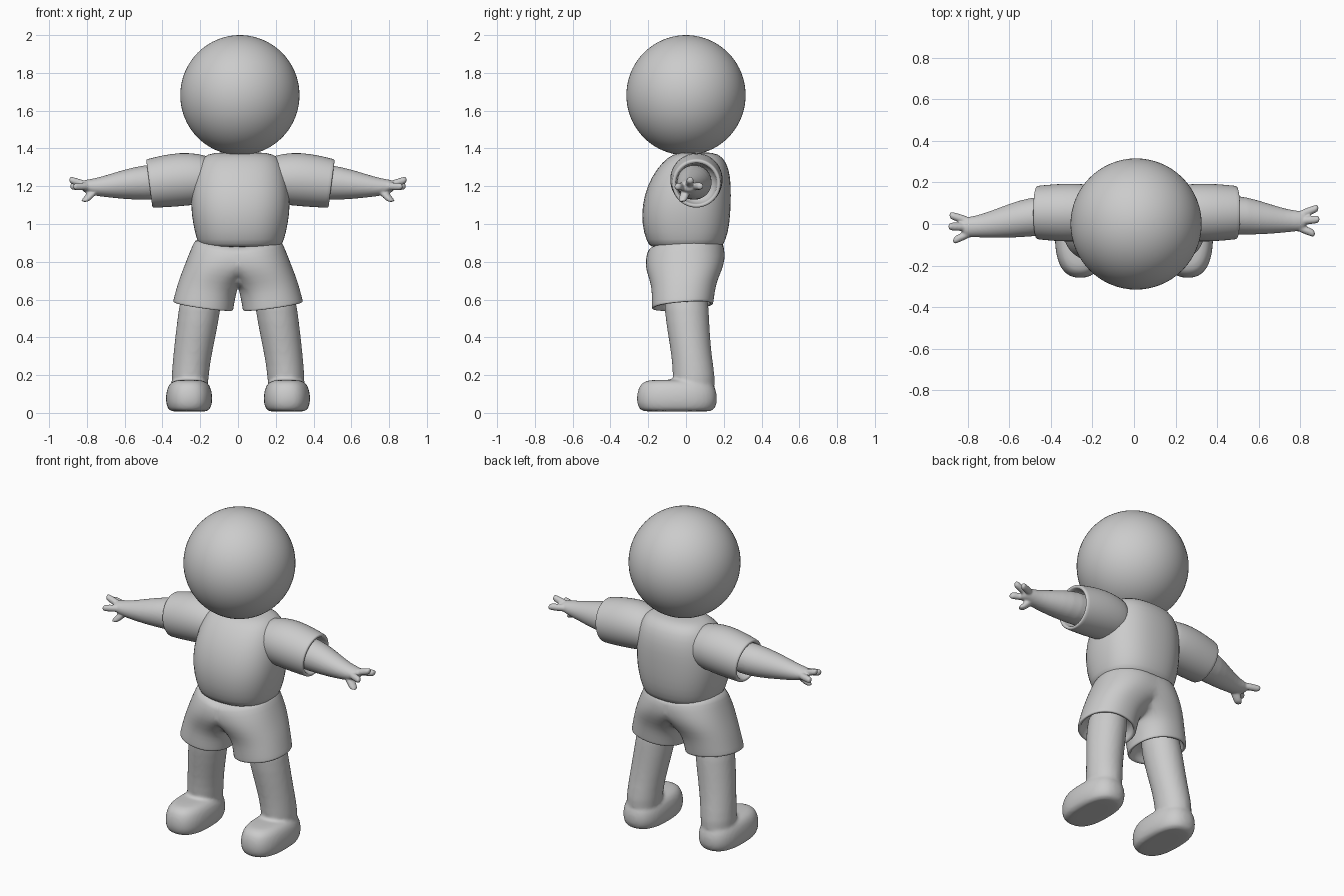
import bpy, bmesh, math
from mathutils import Vector

if "Cube" in bpy.data.objects:
    bpy.data.objects.remove(bpy.data.objects["Cube"], do_unlink=True)

grey = bpy.data.materials.new("plain_grey")
grey.use_nodes = True
colour = (0.6, 0.6, 0.6, 1)
grey.diffuse_color = colour
grey.node_tree.nodes["Principled BSDF"].inputs["Base Color"].default_value = colour


def loft(bm, rings, axis="z", power=2.0, tilt=(0, 0), seg=24):
    """Closed tube through rings of (centre, radius a, radius b) across an axis."""
    i = "xyz".index(axis)
    ia, ib = [k for k in range(3) if k != i]
    loops = []
    for centre, a, b in rings:
        loop = []
        for n in range(seg):
            t = math.tau * n / seg
            c, s = math.cos(t), math.sin(t)
            da = a * math.copysign(abs(c) ** (2 / power), c)
            db = b * math.copysign(abs(s) ** (2 / power), s)
            p = Vector(centre)
            p[ia] += da
            p[ib] += db
            p[i] += tilt[0] * da + tilt[1] * db
            loop.append(bm.verts.new(p))
        loops.append(loop)
    for lo, hi in zip(loops, loops[1:]):
        for n in range(seg):
            m = (n + 1) % seg
            bm.faces.new((lo[n], lo[m], hi[m], hi[n]))
    bm.faces.new(loops[0])
    bm.faces.new(loops[-1])


def finish(bm, name, voxel=0, mirror=False):
    """Turn the mesh into a smooth object, blending overlaps if voxel is set."""
    bmesh.ops.recalc_face_normals(bm, faces=bm.faces)
    for f in bm.faces:
        f.smooth = True
    mesh = bpy.data.meshes.new(name)
    bm.to_mesh(mesh)
    bm.free()
    mesh.materials.append(grey)
    ob = bpy.data.objects.new(name, mesh)
    bpy.context.collection.objects.link(ob)
    if mirror:
        m = ob.modifiers.new("mirror", "MIRROR")
        m.use_bisect_axis[0] = True
        m.use_clip = True
    ob.modifiers.new("round", "SUBSURF").levels = 1
    ob.modifiers["round"].render_levels = 1
    if voxel:
        r = ob.modifiers.new("blend", "REMESH")
        r.mode = "VOXEL"
        r.voxel_size = voxel
        r.use_smooth_shade = True
        s = ob.modifiers.new("soften", "SMOOTH")
        s.iterations = 5
    return ob


# Head
bm = bmesh.new()
bmesh.ops.create_uvsphere(bm, u_segments=32, v_segments=20, radius=0.319)
bmesh.ops.translate(bm, verts=bm.verts, vec=(0.01, 0, 1.682))
finish(bm, "head")

# Torso: height, half width, front, back
bm = bmesh.new()
profile = [(0.875, 0.2, -0.18, 0.18), (0.885, 0.222, -0.197, 0.197),
           (0.95, 0.242, -0.226, 0.225), (1.05, 0.262, -0.238, 0.237),
           (1.15, 0.264, -0.224, 0.24), (1.25, 0.25, -0.185, 0.238),
           (1.33, 0.222, -0.125, 0.215), (1.372, 0.18, -0.07, 0.175),
           (1.38, 0.1, 0.0, 0.11)]
loft(bm, [((0.013, (f + b) / 2, z), w, (b - f) / 2) for z, w, f, b in profile], power=2.4)
finish(bm, "torso")

# Shorts: height, centre x, centre y, half width, half depth; hems fold inward
bm = bmesh.new()
profile = [(0.9, 0.0, 0.0, 0.22, 0.192), (0.86, 0.02, -0.003, 0.22, 0.205),
           (0.8, 0.055, -0.005, 0.21, 0.213), (0.74, 0.115, -0.005, 0.175, 0.196),
           (0.68, 0.158, -0.01, 0.156, 0.172), (0.62, 0.174, -0.015, 0.157, 0.167),
           (0.57, 0.184, -0.018, 0.16, 0.163), (0.565, 0.184, -0.018, 0.159, 0.162),
           (0.565, 0.184, -0.018, 0.145, 0.148), (0.575, 0.184, -0.018, 0.14, 0.143),
           (0.64, 0.174, -0.012, 0.13, 0.13)]
loft(bm, [((x, y, z), w, d) for z, x, y, w, d in profile], power=2.2, tilt=(0.14, 0.08), seg=32)
finish(bm, "shorts", mirror=True)

for side, s in (("right", -1), ("left", 1)):
    # Sleeve with a folded rim
    bm = bmesh.new()
    profile = [(0.12, 1.24, 0.115), (0.21, 1.24, 0.134), (0.3, 1.238, 0.142),
               (0.4, 1.226, 0.138), (0.475, 1.215, 0.13), (0.482, 1.214, 0.129),
               (0.484, 1.214, 0.113), (0.475, 1.214, 0.108), (0.38, 1.22, 0.1)]
    loft(bm, [((0.013 + s * x, 0.055, z), r, r) for x, z, r in profile],
         axis="x", tilt=(0, s * 0.13))
    finish(bm, side + "_sleeve")

    # Arm with three fingers and a thumb; the left hand sits a little further back
    def at(x, y, z):
        return (s * x, y + (0.065 * (x - 0.35) if s > 0 else 0), z)

    bm = bmesh.new()
    profile = [(0.35, 0.045, 1.225, 0.095, 0.098), (0.5, 0.035, 1.22, 0.096, 0.094),
               (0.6, 0.015, 1.21, 0.083, 0.079), (0.7, -0.004, 1.2, 0.063, 0.058),
               (0.76, -0.012, 1.195, 0.052, 0.046), (0.81, -0.015, 1.2, 0.048, 0.034),
               (0.83, -0.016, 1.202, 0.035, 0.024)]
    loft(bm, [(at(x, y, z), a, b) for x, y, z, a, b in profile], axis="x")
    for bx, by, tx, ty, tz in ((0.78, 0.01, 0.885, 0.042, 1.2),
                               (0.78, -0.015, 0.89, -0.012, 1.234),
                               (0.77, -0.035, 0.868, -0.08, 1.198)):
        base, tip = Vector(at(bx, by, 1.2)), Vector(at(tx, ty, tz))
        loft(bm, [(base.lerp(tip, f), r, r) for f, r in
                  ((0, 0.022), (0.6, 0.021), (0.93, 0.021), (1.04, 0.014))], axis="x", seg=12)
    base, tip = Vector(at(0.75, -0.02, 1.19)), Vector(at(0.81, -0.05, 1.12))
    loft(bm, [(base.lerp(tip, f), 0.026 * r, 0.024 * r) for f, r in
              ((0, 1.2), (0.5, 1.1), (0.9, 1), (1.06, 0.7))], seg=12)
    finish(bm, side + "_arm", voxel=0.006)

    # Leg and shoe blended together
    bm = bmesh.new()
    profile = [(0.68, 0.185, -0.002, 0.108, 0.115), (0.55, 0.203, 0.002, 0.112, 0.119),
               (0.42, 0.223, 0.015, 0.108, 0.112), (0.3, 0.242, 0.03, 0.102, 0.107),
               (0.2, 0.254, 0.042, 0.098, 0.112), (0.08, 0.258, 0.045, 0.1, 0.112)]
    loft(bm, [((s * x, y, z), a, b) for z, x, y, a, b in profile])
    profile = [(0.006, 0.085, 0.17), (0.012, 0.11, 0.196), (0.05, 0.124, 0.215),
               (0.1, 0.124, 0.214), (0.145, 0.112, 0.2), (0.17, 0.088, 0.172),
               (0.176, 0.05, 0.12)]
    loft(bm, [((s * 0.259, -0.048, z), a, b) for z, a, b in profile], power=2.5)
    finish(bm, side + "_leg_and_shoe", voxel=0.01)
